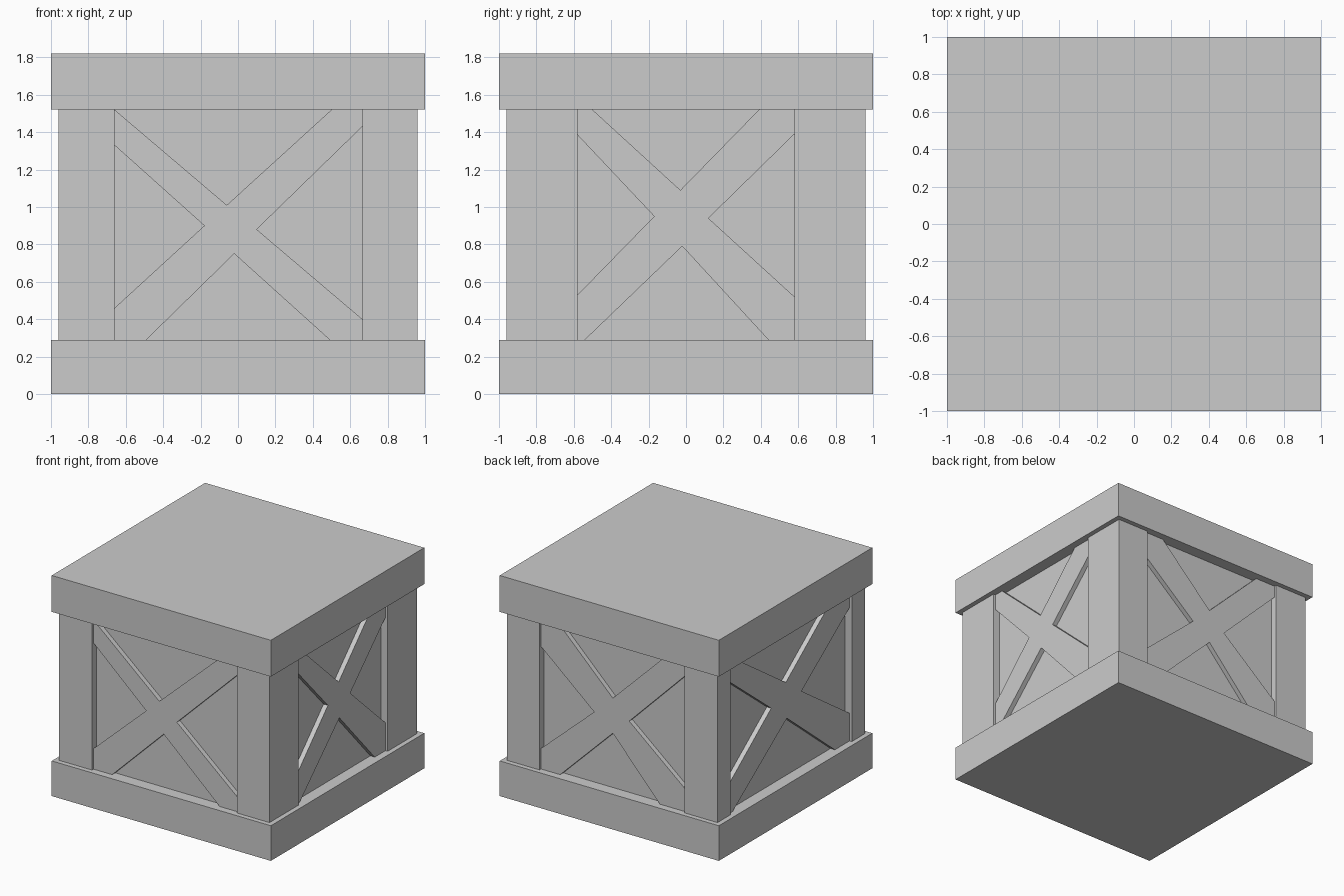
import bpy, bmesh
from math import pi
from mathutils import Matrix

if "Cube" in bpy.data.objects:
    bpy.data.objects.remove(bpy.data.objects["Cube"])

Z0, Z1, TOP = 0.29, 1.52, 1.82   # bottom slab top, top slab underside, total height


def box(name, x0, x1, y0, y1, z0, z1):
    bm = bmesh.new()
    bmesh.ops.create_cube(bm, size=1)
    m = Matrix.Translation(((x0 + x1) / 2, (y0 + y1) / 2, (z0 + z1) / 2))
    m = m @ Matrix.Diagonal((x1 - x0, y1 - y0, z1 - z0, 1))
    bmesh.ops.transform(bm, matrix=m, verts=bm.verts)
    return finish(name, bm)


def finish(name, bm):
    bmesh.ops.recalc_face_normals(bm, faces=bm.faces)
    mesh = bpy.data.meshes.new(name)
    bm.to_mesh(mesh)
    bm.free()
    ob = bpy.data.objects.new(name, mesh)
    bpy.context.collection.objects.link(ob)
    return ob


def cross(name, angle, xl, xr, top, right, bottom, left, stretch=1.0):
    """X brace: a rectangle with a triangular notch in each side.
    Each notch is (first edge position, tip x, tip z, last edge position)."""
    pts = [(xl, Z1), (top[0], Z1), top[1:3], (top[3], Z1),
           (xr, Z1), (xr, right[0]), right[1:3], (xr, right[3]),
           (xr, Z0), (bottom[0], Z0), bottom[1:3], (bottom[3], Z0),
           (xl, Z0), (xl, left[0]), left[1:3], (xl, left[3])]
    # drop the repeated corner when a notch reaches it
    pts = [p for i, p in enumerate(pts) if p != pts[i - 1]]
    bm = bmesh.new()
    face = bm.faces.new([bm.verts.new((x * stretch, -0.94, z)) for x, z in pts])
    ext = bmesh.ops.extrude_face_region(bm, geom=[face], use_keep_orig=True)
    moved = [v for v in ext["geom"] if isinstance(v, bmesh.types.BMVert)]
    bmesh.ops.translate(bm, vec=(0, 0.045, 0), verts=moved)
    bmesh.ops.rotate(bm, cent=(0, 0, 0), matrix=Matrix.Rotation(angle, 3, 'Z'), verts=bm.verts)
    return finish(name, bm)


# Slabs and recessed core
box("bottom_slab", -1, 1, -1, 1, 0, Z0)
box("top_slab", -1, 1, -1, 1, Z1, TOP)
box("inner_panels", -0.9, 0.9, -0.9, 0.9, Z0, Z1)

# Corner posts (right-hand pair is deeper than the left-hand pair)
for s, depth_name in ((-1, "front"), (1, "back")):
    for side, xa, xb, inner in (("right", 0.665, 0.96, 0.58), ("left", -0.96, -0.66, 0.79)):
        y0, y1 = sorted((s * inner, s * 0.96))
        box(f"{depth_name}_{side}_post", xa, xb, y0, y1, Z0, Z1)

# Cross braces on the four sides
cross("front_cross", 0, -0.66, 0.665,
      (-0.66, -0.06, 1.01, 0.50), (1.43, 0.10, 0.88, 0.40),
      (0.49, -0.02, 0.75, -0.49), (0.46, -0.18, 0.90, 1.33))
side = ((-0.50, -0.03, 1.09, 0.39), (1.39, 0.12, 0.94, 0.52),
        (0.44, -0.02, 0.79, -0.54), (0.53, -0.17, 0.95, 1.385))
cross("right_cross", pi / 2, -0.58, 0.58, *side)
cross("left_cross", -pi / 2, -0.58, 0.58, *side, stretch=1.36)
cross("back_cross", pi, -0.665, 0.66,
      (-0.49, -0.01, 1.05, 0.47), (1.42, 0.14, 0.90, 0.47),
      (0.42, -0.01, 0.76, -0.49), (0.46, -0.18, 0.89, 1.30))
